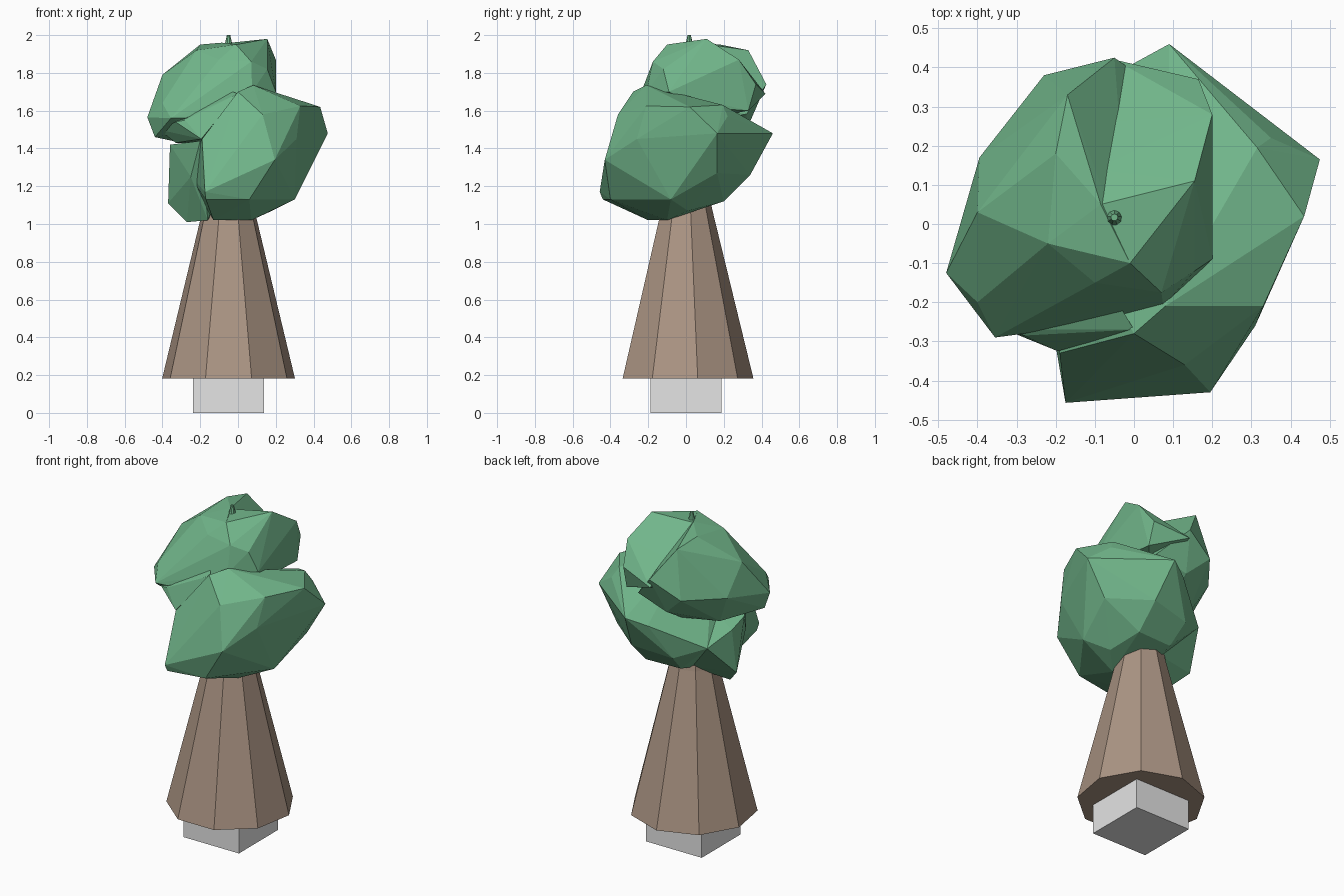
import bpy, bmesh, math


def material(name, rgb):
    m = bpy.data.materials.new(name)
    m.diffuse_color = (*rgb, 1)
    return m


stone = material("light_grey", (0.78, 0.78, 0.78))
bark = material("bark_brown", (0.41, 0.30, 0.23))
leaf = material("leaf_green", (0.165, 0.465, 0.255))


def finish(bm, name, mat):
    bmesh.ops.recalc_face_normals(bm, faces=bm.faces[:])
    me = bpy.data.meshes.new(name)
    bm.to_mesh(me)
    bm.free()
    me.materials.append(mat)
    ob = bpy.data.objects.new(name, me)
    bpy.context.collection.objects.link(ob)
    return ob


def clump(name, points):
    """Faceted leaf mass wrapped around its corner points."""
    bm = bmesh.new()
    for p in points:
        bm.verts.new(p)
    bmesh.ops.convex_hull(bm, input=bm.verts[:])
    loose = [v for v in bm.verts if not v.link_faces]
    bmesh.ops.delete(bm, geom=loose, context='VERTS')
    return finish(bm, name, leaf)


# Square foot under the trunk
bpy.ops.mesh.primitive_cube_add(size=1, location=(-0.05, 0, 0.095))
foot = bpy.context.object
foot.name = "foot_block"
foot.scale = (0.376, 0.376, 0.19)
foot.data.materials.append(stone)

# Nine-sided tapering trunk, its tip poking out of the crown
SIDES = 9
profile = [(0.357, 0.182), (0.138, 1.08), (0.06, 1.5), (0.027, 1.92), (0.009, 2.0)]
bm = bmesh.new()
rings = []
for r, z in profile:
    shift = 0.017 * max(0, z - 1.08) / 0.92
    rings.append([bm.verts.new((-0.05 + r * math.sin(i * math.tau / SIDES),
                                shift + r * math.cos(i * math.tau / SIDES), z))
                  for i in range(SIDES)])
for a, b in zip(rings, rings[1:]):
    for i in range(SIDES):
        j = (i + 1) % SIDES
        bm.faces.new((a[i], a[j], b[j], b[i]))
bm.faces.new(rings[0])
bm.faces.new(rings[-1])
trunk = finish(bm, "trunk", bark)
# The exposed tip is leaf coloured
trunk.data.materials.append(leaf)
for f in trunk.data.polygons:
    if f.center.z > 1.9:
        f.material_index = 1

# Large lower leaf mass, pointed at the right and back
clump("lower_foliage", [
    (-0.175, -0.457, 1.17), (-0.17, -0.44, 1.13), (0.195, -0.43, 1.34),
    (0.06, -0.40, 1.13), (0.31, -0.26, 1.45), (0.30, -0.08, 1.13),
    (0.18, 0.01, 1.07), (0.07, -0.10, 1.02), (-0.13, -0.20, 1.02),
    (0.0, -0.28, 1.70), (0.13, -0.36, 1.58), (0.08, -0.21, 1.735),
    (0.33, -0.21, 1.625), (0.435, 0.02, 1.62), (0.315, 0.195, 1.63),
    (0.475, 0.165, 1.48), (0.35, 0.22, 1.57), (0.35, 0.165, 1.27),
    (-0.19, -0.33, 1.45), (0.13, 0.20, 1.12), (-0.10, 0.19, 1.12),
    (0.13, 0.34, 1.26), (0.09, 0.46, 1.48), (-0.12, 0.30, 1.23),
    (-0.02, 0.40, 1.44), (-0.29, 0.21, 1.30),
])

# Low lobe hanging on the left
clump("left_lobe", [
    (-0.37, 0.04, 1.11), (-0.27, -0.04, 1.01), (-0.16, -0.12, 1.02),
    (-0.36, -0.05, 1.42), (-0.36, 0.07, 1.38), (-0.25, -0.22, 1.25),
    (-0.20, -0.30, 1.44), (-0.29, 0.21, 1.30), (-0.26, 0.08, 1.14),
    (-0.10, 0.10, 1.10), (0.0, -0.10, 1.45),
])

# Broad left side of the crown, reaching over the front
clump("upper_foliage_left", [
    (-0.48, -0.125, 1.565), (-0.44, -0.13, 1.46), (-0.40, -0.20, 1.64),
    (-0.355, -0.29, 1.56), (-0.28, -0.28, 1.56), (-0.40, 0.03, 1.79),
    (-0.395, 0.17, 1.62), (-0.23, 0.38, 1.64), (-0.05, 0.425, 1.74),
    (-0.17, 0.33, 1.92), (-0.20, 0.18, 1.95), (-0.085, 0.05, 1.96),
    (-0.22, -0.05, 1.92), (-0.10, -0.15, 1.87), (-0.01, -0.10, 1.95),
    (0.07, -0.175, 1.86), (0.075, -0.21, 1.70), (-0.30, 0.10, 1.43),
    (-0.11, 0.20, 1.44), (-0.10, 0.33, 1.52), (0.10, 0.32, 1.58),
    (-0.20, -0.20, 1.50), (0.05, -0.05, 1.55),
])

# Higher right side of the crown
clump("upper_foliage_right", [
    (0.155, 0.11, 1.98), (0.20, 0.28, 1.87), (0.165, 0.37, 1.74),
    (-0.05, 0.42, 1.69), (-0.07, 0.26, 1.81), (-0.10, 0.14, 1.89),
    (-0.085, 0.05, 1.955), (-0.01, -0.10, 1.95), (0.07, -0.175, 1.86),
    (0.075, -0.21, 1.70), (0.155, -0.12, 1.82), (0.20, -0.09, 1.70),
    (0.18, 0.05, 1.62), (0.17, 0.33, 1.60), (-0.08, 0.05, 1.55),
])

# Small wing tucked under the crown at the front left
clump("front_wing", [
    (-0.42, -0.15, 1.50), (-0.33, -0.27, 1.54), (-0.28, -0.285, 1.55),
    (-0.195, -0.325, 1.45), (-0.33, -0.16, 1.43), (-0.03, -0.22, 1.70),
    (-0.15, -0.10, 1.42), (0.0, -0.27, 1.69),
])
